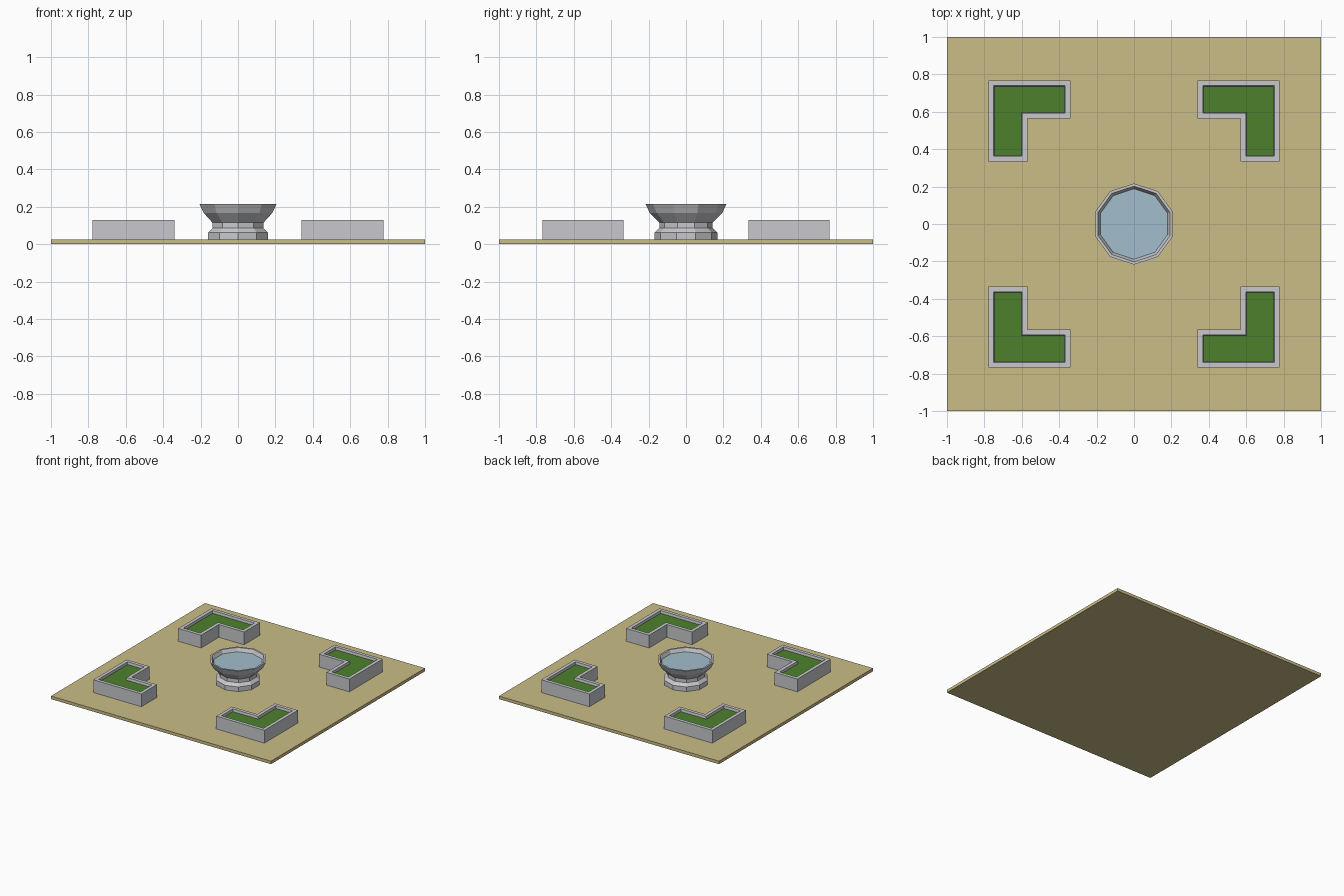
import bpy, bmesh, math

if "Cube" in bpy.data.objects:
    bpy.data.objects.remove(bpy.data.objects["Cube"])


def material(name, rgb):
    m = bpy.data.materials.new(name)
    lin = [(c / 255 / 12.92) if c < 11 else ((c / 255 + 0.055) / 1.055) ** 2.4 for c in rgb]
    m.diffuse_color = (*lin, 1)
    m.use_nodes = True
    m.node_tree.nodes["Principled BSDF"].inputs["Base Color"].default_value = m.diffuse_color
    return m


SAND = material("sand paving", (203, 189, 135))
STONE = material("grey stone", (200, 201, 205))
GRASS = material("hedge green", (77, 128, 45))
WATER = material("water blue", (162, 189, 204))


def loft(name, rings, mat, cap_start=True, cap_end=True):
    """Join equal-length rings of points into a skin, with optional end caps."""
    bm = bmesh.new()
    vs = [[bm.verts.new(p) for p in ring] for ring in rings]
    n = len(rings[0])
    for a, b in zip(vs, vs[1:]):
        for i in range(n):
            j = (i + 1) % n
            bm.faces.new((a[i], a[j], b[j], b[i]))
    if cap_start:
        bm.faces.new(vs[0][::-1])
    if cap_end:
        bm.faces.new(vs[-1])
    me = bpy.data.meshes.new(name)
    bm.to_mesh(me)
    bm.free()
    me.materials.append(mat)
    ob = bpy.data.objects.new(name, me)
    bpy.context.collection.objects.link(ob)
    return ob


def decagon(r, z):
    return [(r * math.cos(math.radians(90 + 36 * i)),
             r * math.sin(math.radians(90 + 36 * i)), z) for i in range(10)]


def ell(d, z, sx, sy):
    """L-shaped outline inset by d, mirrored to a corner, counter-clockwise."""
    x0, x1, xi = 0.34 + d, 0.778 - d, 0.57 + d
    y0, y1, yi = 0.335 + d, 0.768 - d, 0.565 + d
    pts = [(xi, y0), (x1, y0), (x1, y1), (x0, y1), (x0, yi), (xi, yi)]
    pts = [(x * sx, y * sy, z) for x, y in pts]
    return pts if sx * sy > 0 else pts[::-1]


# paved square
G = 0.025
loft("paving", [[(x, y, z) for x, y in ((-1, -1), (1, -1), (1, 1), (-1, 1))]
                for z in (0, G)], SAND)

# four corner planters with recessed hedges
for sx, sx_name in ((-1, "left"), (1, "right")):
    for sy, sy_name in ((-1, "front"), (1, "back")):
        tag = f"{sy_name}_{sx_name}"
        rings = [ell(d, z, sx, sy) for d, z in
                 ((0, G), (0, 0.13), (0.028, 0.13), (0.032, 0.108))]
        loft("planter_" + tag, rings, STONE, cap_end=False)
        loft("planting_" + tag, [ell(0.032, 0.104, sx, sy), ell(0.032, 0.11, sx, sy)], GRASS)

# fountain: stepped foot, neck and flared basin
profile = [(0.168, G), (0.168, 0.063), (0.143, 0.086), (0.143, 0.115),
           (0.194, 0.168), (0.217, 0.216), (0.202, 0.216), (0.187, 0.185)]
loft("fountain_basin", [decagon(r, z) for r, z in profile], STONE, cap_end=False)
loft("fountain_water", [decagon(0.187, 0.18), decagon(0.188, 0.187)], WATER)
